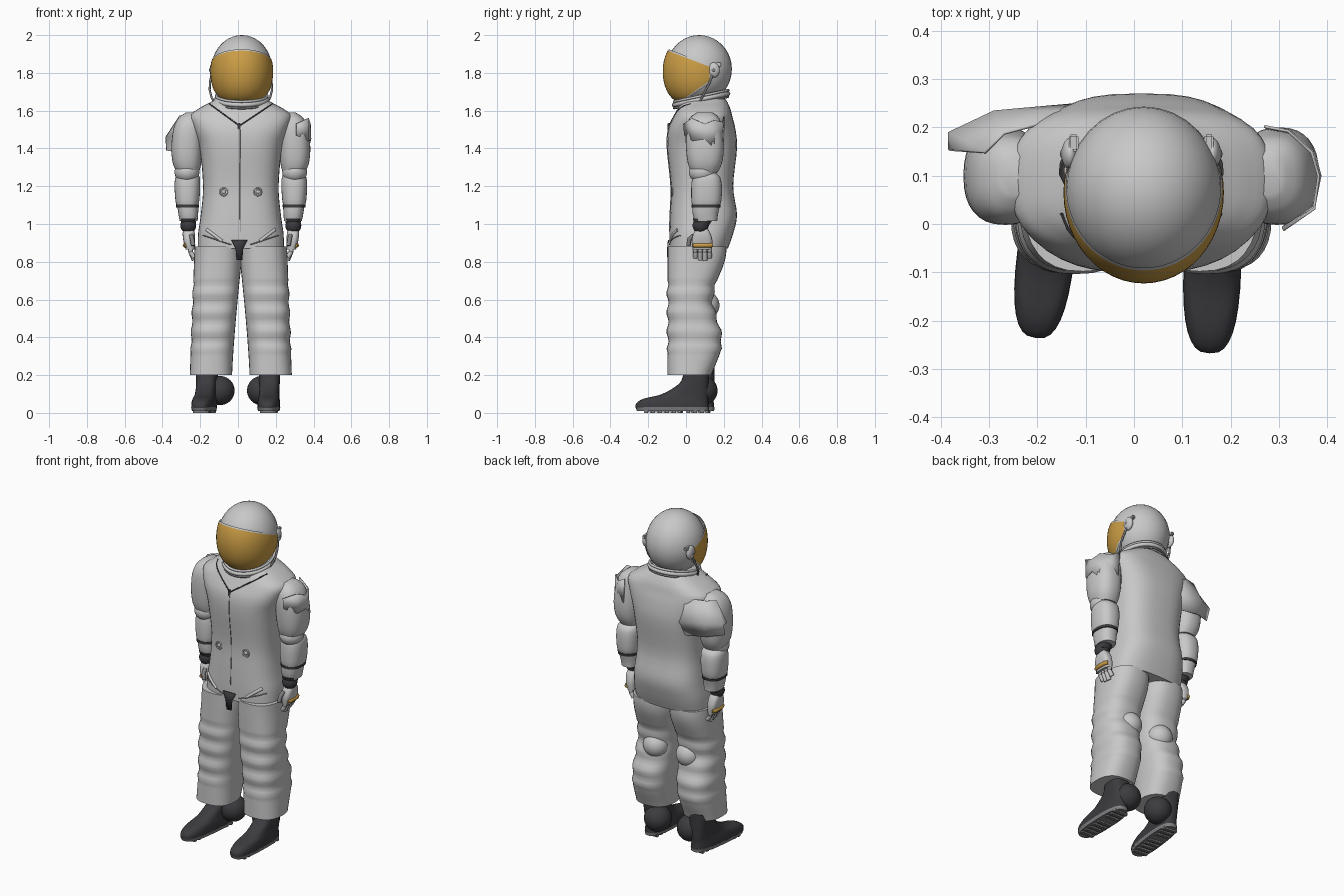
import bpy, bmesh, math
from math import sin, cos, pi, radians
from mathutils import Vector, Matrix
from mathutils.bvhtree import BVHTree

if "Cube" in bpy.data.objects:
    bpy.data.objects.remove(bpy.data.objects["Cube"])

MID = 0.015  # x of the body's mirror plane


def material(name, rgb):
    m = bpy.data.materials.new(name)
    m.use_nodes = True
    m.diffuse_color = (*rgb, 1)
    m.node_tree.nodes["Principled BSDF"].inputs["Base Color"].default_value = (*rgb, 1)
    return m


SUIT = material("suit light grey", (0.58, 0.58, 0.58))
DARK = material("charcoal rubber", (0.045, 0.044, 0.05))
GOLD = material("visor gold", (0.6, 0.34, 0.06))
TRIM = material("trim grey", (0.22, 0.22, 0.23))


def finish(name, bm, mat, angle=40):
    bmesh.ops.recalc_face_normals(bm, faces=bm.faces)
    me = bpy.data.meshes.new(name)
    bm.to_mesh(me)
    bm.free()
    me.materials.append(mat)
    me.shade_smooth()
    me.set_sharp_from_angle(angle=radians(angle))
    ob = bpy.data.objects.new(name, me)
    bpy.context.collection.objects.link(ob)
    return ob


def spline(a, b, c, d, t):
    return 0.5 * (2*b + (c - a)*t + (2*a - 5*b + 4*c - d)*t*t + (3*b - a - 3*c + d)*t**3)


def loft(name, rows, mat, power=2.4, seg=32, steps=3, matrix=None):
    """Rows of (z, centre x, half width, front y, back y), smoothed and capped."""
    full = []
    for i in range(len(rows) - 1):
        q = [rows[max(i-1, 0)], rows[i], rows[i+1], rows[min(i+2, len(rows)-1)]]
        full += [[spline(*v, k/steps) for v in zip(*q)] for k in range(steps)]
    full.append(rows[-1])
    bm = bmesh.new()
    rings = []
    bend = lambda v: math.copysign(abs(v)**(2/power), v)
    for z, cx, rx, y0, y1 in full:
        angles = [2*pi*k/seg for k in range(seg)]
        rings.append([bm.verts.new((cx + rx*bend(cos(a)), (y0+y1)/2 + (y1-y0)/2*bend(sin(a)), z))
                      for a in angles])
    for r, s in zip(rings, rings[1:]):
        for k in range(seg):
            bm.faces.new((r[k], r[(k+1) % seg], s[(k+1) % seg], s[k]))
    bm.faces.new(rings[0])
    bm.faces.new(rings[-1])
    if matrix:
        bm.transform(matrix)
    return finish(name, bm, mat)


def ball(name, loc, size, mat):
    bm = bmesh.new()
    bmesh.ops.create_uvsphere(bm, u_segments=32, v_segments=20, radius=1)
    bm.transform(Matrix.Translation(loc) @ Matrix.Diagonal((*size, 1)))
    return finish(name, bm, mat)


def box(name, loc, size, mat, bevel=0.004, matrix=None):
    bm = bmesh.new()
    bmesh.ops.create_cube(bm, size=1)
    bm.transform(Matrix.Translation(loc) @ Matrix.Diagonal((*size, 1)))
    bmesh.ops.bevel(bm, geom=bm.edges[:], offset=bevel, segments=2, affect='EDGES')
    if matrix:
        bm.transform(matrix)
    return finish(name, bm, mat)


def tube(name, pts, radius, mat, closed=False):
    cu = bpy.data.curves.new(name, 'CURVE')
    cu.dimensions = '3D'
    cu.bevel_depth, cu.bevel_resolution, cu.use_fill_caps = radius, 2, True
    sp = cu.splines.new('POLY')
    sp.points.add(len(pts) - 1)
    for p, co in zip(sp.points, pts):
        p.co = (*co, 1)
    sp.use_cyclic_u = closed
    cu.materials.append(mat)
    ob = bpy.data.objects.new(name, cu)
    bpy.context.collection.objects.link(ob)


def sheet(name, pts, faces, mat):
    bm = bmesh.new()
    vs = [bm.verts.new(p) for p in pts]
    for f in faces:
        bm.faces.new([vs[i] for i in f])
    ob = finish(name, bm, mat)
    mod = ob.modifiers.new("thickness", 'SOLIDIFY')
    mod.thickness = 0.006


# Torso with sloping shoulders
torso = loft("torso", [
    (0.87, MID, .228, -.088, .222), (0.95, MID, .226, -.088, .25), (1.05, MID, .212, -.085, .27),
    (1.2, MID, .2, -.08, .25), (1.4, MID, .218, -.1, .27), (1.5, MID, .25, -.095, .262),
    (1.57, MID, .27, -.065, .245), (1.61, MID, .225, -.045, .235), (1.64, MID, .17, -.03, .222),
    (1.66, MID, .135, -.02, .21), (1.68, MID, .1, 0, .19)], SUIT, 2.8, 40, 4)
bm = bmesh.new()
bm.from_mesh(torso.data)
tree = BVHTree.FromBMesh(bm)
bm.free()


def on_front(x, z):
    return tree.ray_cast(Vector((x, -1, z)), Vector((0, 1, 0)))[0]


def seam(name, a, b, radius, mat):
    tube(name, [on_front(a[0] + (b[0]-a[0])*t/12, a[1] + (b[1]-a[1])*t/12) for t in range(13)], radius, mat)


# Zip, collar piping, chest valves and belt details
seam("zip", (.01, 1.5), (.012, .96), .0025, TRIM)
box("zip_slider", on_front(.006, 1.515), (.016, .014, .04), DARK)
for s, side in ((-1, "right"), (1, "left")):
    seam(side + "_collar_piping", (.008, 1.52), (MID + s*.165, 1.635), .0035, DARK)
    seam(side + "_hip_flap", (MID + s*.18, .97), (MID + s*.1, .91), .009, SUIT)
    seam(side + "_hip_seam", (MID + s*.2, .94), (MID + s*.05, .89), .003, TRIM)
    c = on_front(MID + s*.09, 1.17)
    tube(side + "_chest_valve", [c + Vector((.02*cos(k*pi/8), -.001, .02*sin(k*pi/8)))
                                 for k in range(16)], .004, SUIT, True)
    ball(side + "_valve_cap", c, (.01, .006, .01), SUIT)
sheet("crotch_patch", [(-.035, -.096, .915), (.05, -.096, .915), (.028, -.1, .87), (.023, -.099, .81),
                       (-.008, -.099, .81), (-.013, -.1, .87)], [(0, 1, 2, 5), (5, 2, 3, 4)], DARK)

# Helmet shell and collar ring
ball("helmet", (.02, .07, 1.82), (.161, .173, .18), SUIT)
for name, dz, rad, mat in (("collar_ring", 0, .012, SUIT), ("collar_seal", -.017, .006, TRIM),
                           ("collar_upper_ring", .018, .007, SUIT)):
    tube(name, [(.02 + .135*cos(a), .08 + .143*sin(a), 1.66 + dz + .03*sin(a))
                for a in (k*pi/20 for k in range(40))], rad, mat, True)


def visor(name, grow, scale, mat):
    """Wedge of a barrel-like sphere that hinges at the ears."""
    bm = bmesh.new()
    bmesh.ops.create_uvsphere(bm, u_segments=48, v_segments=40, radius=1)
    for v in bm.verts:
        r = v.co.xy.length
        if r > .001:
            v.co.xy *= r**-.38
    bm.transform(Matrix.Translation((.02, .065, 1.807)) @ Matrix.Diagonal((.166*scale, .188*scale, .178*scale, 1)))
    for co, no in (((0, .13, 1.83), (0, .36, .93)), ((0, .12, 1.755), (0, .57, -.82)),
                   ((0, .125, 1.8), (0, 1, 0))):
        n = Vector(no).normalized()
        bmesh.ops.bisect_plane(bm, geom=bm.verts[:] + bm.edges[:] + bm.faces[:],
                               plane_co=Vector(co) + n*grow, plane_no=n, clear_outer=True)
    finish(name, bm, mat)


visor("visor", 0, 1, GOLD)
visor("visor_rim", .009, .993, SUIT)

for s, side in ((-1, "right"), (1, "left")):
    X = lambda d: MID + s*d

    # Ear hinge and air hose
    ball(side + "_ear_hinge", (X(.147), .145, 1.815), (.018, .033, .04), SUIT)
    ball(side + "_ear_bolt", (X(.158), .145, 1.815), (.01, .013, .013), TRIM)
    box(side + "_ear_latch", (X(.14), .168, 1.845), (.02, .035, .02), SUIT)
    tube(side + "_air_hose", [(X(.155), .14, 1.79), (X(.163), .125, 1.75), (X(.165), .105, 1.71),
                              (X(.155), .085, 1.67), (X(.14), .07, 1.645)], .006, TRIM)

    # Arm
    loft(side + "_upper_arm", [
        (1.27, X(.28), .058, .03, .165), (1.32, X(.285), .075, .01, .19), (1.4, X(.285), .083, 0, .2),
        (1.5, X(.278), .08, 0, .19), (1.56, X(.268), .064, .02, .175), (1.59, X(.26), .03, .06, .14)], SUIT)
    ball(side + "_elbow", (X(.285), .085, 1.275), (.066, .07, .06), SUIT)
    loft(side + "_forearm", [
        (1.1, X(.283), .058, .032, .18), (1.13, X(.283), .064, .028, .188), (1.2, X(.283), .068, .028, .19),
        (1.25, X(.282), .064, .035, .18), (1.275, X(.28), .045, .05, .15)], SUIT)
    loft(side + "_forearm_band", [(1.088, X(.282), .06, .03, .182), (1.103, X(.282), .061, .03, .184)], DARK)
    loft(side + "_cuff", [(1.015, X(.276), .047, .045, .165), (1.05, X(.278), .052, .036, .169),
                          (1.09, X(.28), .056, .033, .178)], SUIT)
    loft(side + "_wrist_seal", [(.99, X(.277), .036, .05, .12), (1.03, X(.277), .044, .035, .145)], DARK)
    ball(side + "_wrist", (X(.278), .077, .992), (.042, .042, .042), DARK)

    # Glove
    loft(side + "_palm", [(.865, X(.268), .024, .035, .137), (.91, X(.273), .031, .03, .14),
                          (.95, X(.276), .032, .04, .13), (.975, X(.276), .027, .055, .115)], SUIT, 3)
    for i, drop in enumerate((.815, .803, .8, .815)):
        y = .05 + i*.025
        tube(f"{side}_finger_{i+1}", [(X(.27), y, .89), (X(.265), y, .85), (X(.247), y, drop + .008)], .0125, SUIT)
        tube(f"{side}_finger_joint_{i+1}", [(X(.267), y, .858), (X(.264), y, .85)], .0132, TRIM)
    tube(side + "_thumb", [(X(.262), .04, .94), (X(.258), .018, .92), (X(.252), .013, .885)], .012, TRIM)
    tube(side + "_knuckle_bar", [(X(.288), .04, .888), (X(.296), .06, .887), (X(.296), .12, .887),
                                 (X(.286), .137, .888)], .012, GOLD)

    # Trouser leg with folds around the knee
    inner = lambda z: .046 - .05*max(0, (z - .2)/.6)**1.3
    outer = lambda z: .27 - .026*(z - .2)/.7
    rows = []
    for i in range(35):
        z = .2 + i*.02
        fold = .006*sin(z*62) if .32 < z < .7 else 0
        back = .152 + .029*sin((z - .25)*13) + .05*(z - .2)
        a, b = max(inner(z), -.004), outer(z) + fold*.6
        rows.append((z, X((a + b)/2), (b - a)/2, -.098 - fold, back + fold))
    loft(side + "_leg", rows, SUIT, 2.5, 32, 1)
    ball(side + "_knee_joint", (X(.11), .106, .57), (.073, .071, .073), SUIT)
    ball(side + "_ankle_joint", (X(.11), .09, .118), (.077, .077, .077), DARK)

    # Boot, sole and treads, toes turned slightly
    turn, heel = (radians(-7), -.172) if s < 0 else (radians(-2), .165)
    m = Matrix.Translation((heel, .02 if s < 0 else -.01, 0)) @ Matrix.Rotation(turn, 4, 'Z')
    loft(side + "_boot", [
        (.025, 0, .059, -.257, .13), (.05, 0, .059, -.254, .128), (.075, 0, .056, -.215, .128),
        (.095, 0, .053, -.13, .13), (.13, 0, .053, -.06, .13), (.17, 0, .055, -.015, .13),
        (.24, 0, .058, 0, .13)], DARK, 2.8, 32, 3, m)
    loft(side + "_sole", [(.01, 0, .056, -.25, .13), (.03, 0, .06, -.257, .132)], TRIM, 2.8, 32, 1, m)
    for i in range(9):
        if i != 5:
            box(f"{side}_tread_{i+1}", (0, -.2 + i*.037, .008), (.085, .02, .016), TRIM, .002, m)

# Torn shoulder panels
sheet("right_shoulder_panel", [
    (-.1, .235, 1.57), (-.27, .19, 1.575), (-.31, .15, 1.575), (-.1, .252, 1.43), (-.29, .235, 1.46),
    (-.385, .19, 1.46), (-.385, .155, 1.46), (-.15, .225, 1.35), (-.28, .22, 1.37), (-.38, .17, 1.39)],
    [(0, 1, 4, 3), (1, 2, 4), (2, 6, 5, 4), (3, 4, 8, 7), (4, 5, 9, 8)], SUIT)
sheet("left_shoulder_panel", [
    (.27, .205, 1.57), (.32, .195, 1.54), (.37, .15, 1.55), (.385, .1, 1.53), (.375, .03, 1.56),
    (.31, -.015, 1.53), (.28, .2, 1.42), (.33, .19, 1.45), (.375, .15, 1.4), (.388, .1, 1.45),
    (.375, .035, 1.44), (.31, -.01, 1.47)],
    [(i, i + 1, i + 7, i + 6) for i in range(5)], SUIT)
